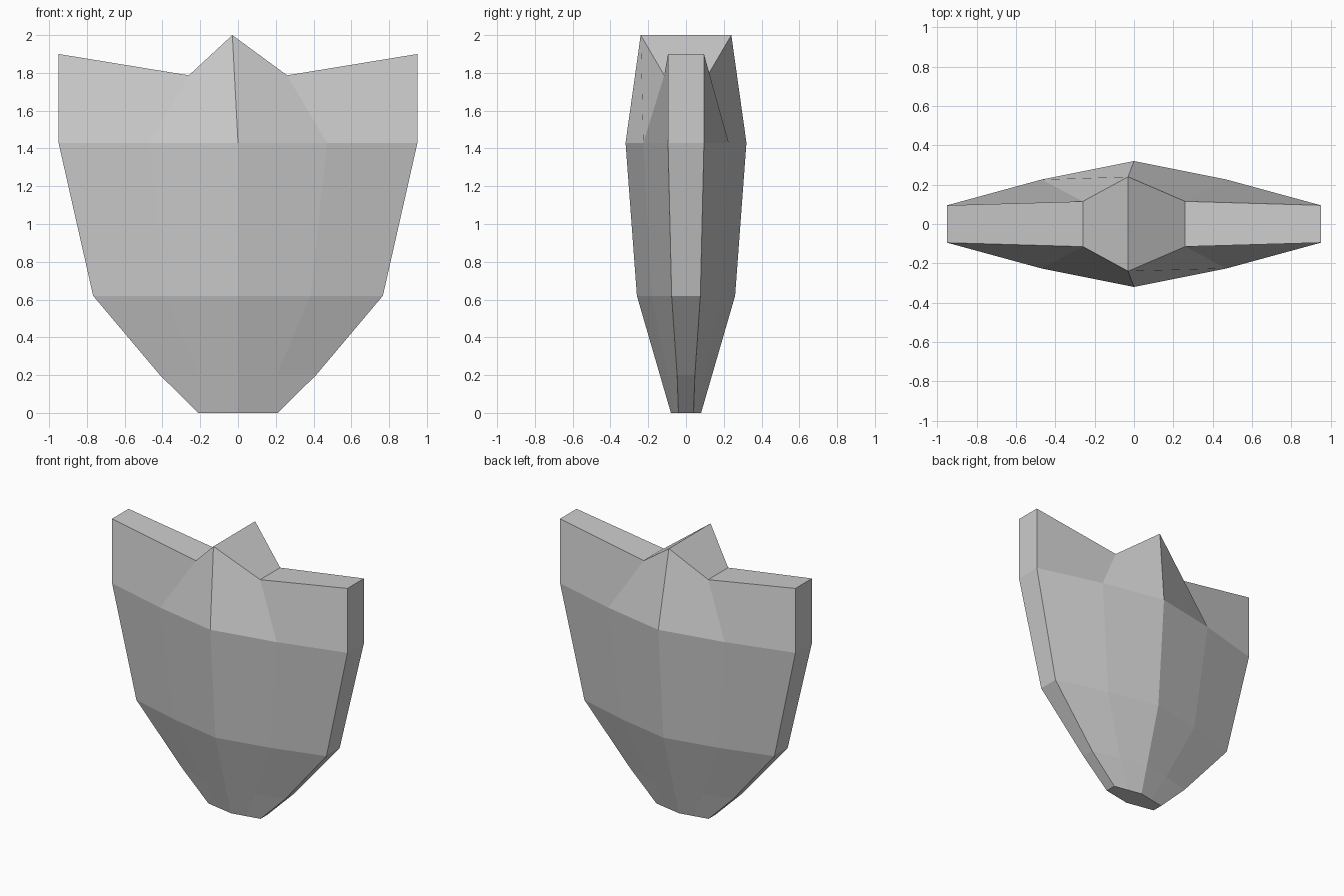
import bpy, bmesh

if "Cube" in bpy.data.objects:
    bpy.data.objects.remove(bpy.data.objects["Cube"])

# Rings from bottom to top: z, centre depth, middle (x, y), outer (x, y)
levels = [
    (0.00, 0.08, (0.105, 0.06), (0.21, 0.04)),
    (0.20, 0.138, (0.205, 0.097), (0.413, 0.047)),
    (0.62, 0.26, (0.385, 0.182), (0.767, 0.076)),
    (1.43, 0.32, (0.47, 0.226), (0.95, 0.095)),
]


def add_ring(bm, front):
    """Front points left to right, then the same points at the back, right to left."""
    back = [(x, -y, z) for x, y, z in reversed(front)]
    return [bm.verts.new(p) for p in front + back]


bm = bmesh.new()
rings = []
for z, cy, (mx, my), (ox, oy) in levels:
    rings.append(add_ring(bm, [(-ox, -oy, z), (-mx, -my, z), (0, -cy, z),
                               (mx, -my, z), (ox, -oy, z)]))

# Crown: raised corners, two notches and an off-centre peak
rings.append(add_ring(bm, [(-0.95, -0.095, 1.90), (-0.26, -0.115, 1.787),
                           (-0.03, -0.24, 2.0), (0.26, -0.115, 1.787),
                           (0.95, -0.095, 1.90)]))

# Side walls
for a, b in zip(rings, rings[1:]):
    for i in range(10):
        j = (i + 1) % 10
        bm.faces.new((a[j], b[j], b[i], a[i]))

# Base and top strip
bm.faces.new(rings[0][::-1])
top = rings[-1]
for i in range(4):
    bm.faces.new((top[i], top[i + 1], top[8 - i], top[9 - i]))

mesh = bpy.data.meshes.new("shield_body")
bm.to_mesh(mesh)
bm.free()
body = bpy.data.objects.new("shield_body", mesh)
bpy.context.collection.objects.link(body)
